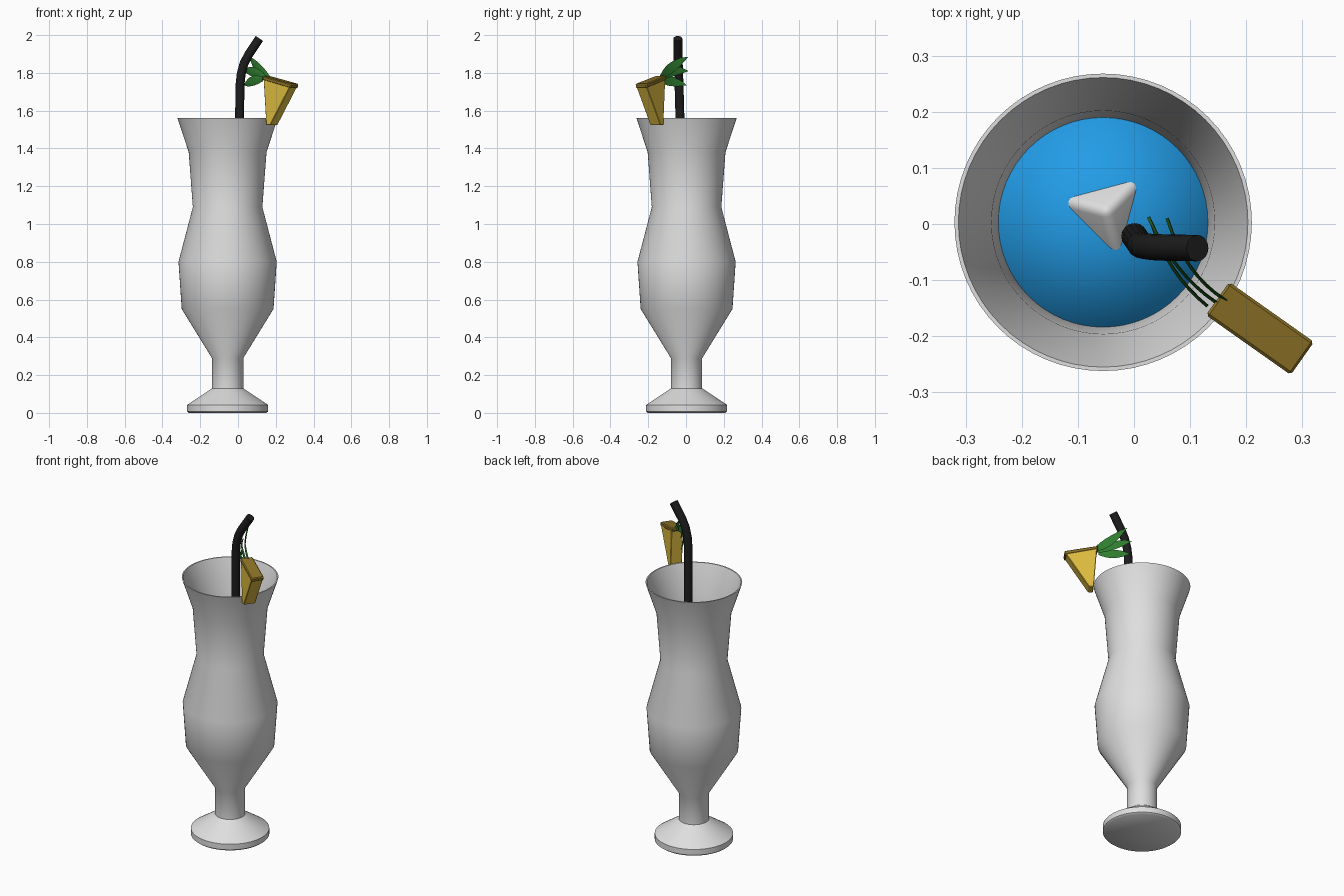
import bpy, bmesh, math
from mathutils import Vector, Matrix

if "Cube" in bpy.data.objects:
    bpy.data.objects.remove(bpy.data.objects["Cube"])


def material(name, rgb):
    m = bpy.data.materials.new(name)
    m.diffuse_color = (*[(c / 255) ** 2.2 for c in rgb], 1)
    m.use_nodes = True
    m.node_tree.nodes["Principled BSDF"].inputs["Base Color"].default_value = m.diffuse_color
    return m


GLASS = material("pale glass", (222, 222, 222))
BLUE = material("blue drink", (40, 160, 238))
BLACK = material("black straw", (34, 34, 34))
FLESH = material("fruit yellow", (222, 188, 66))
RIND = material("rind brown", (142, 116, 44))
GREEN = material("leaf green", (50, 122, 50))
CX, CY = -0.055, 0.003


def finish(bm, name, mat, angle=None):
    bmesh.ops.recalc_face_normals(bm, faces=bm.faces)
    me = bpy.data.meshes.new(name)
    bm.to_mesh(me)
    bm.free()
    ob = bpy.data.objects.new(name, me)
    bpy.context.collection.objects.link(ob)
    me.materials.append(mat)
    if angle:
        bpy.ops.object.select_all(action='DESELECT')
        ob.select_set(True)
        bpy.context.view_layer.objects.active = ob
        bpy.ops.object.shade_smooth_by_angle(angle=math.radians(angle))
    return ob


def lathe(name, profile, mat, angle, steps=64):
    bm = bmesh.new()
    vs = [bm.verts.new((r, 0, z)) for r, z in profile]
    es = [bm.edges.new(p) for p in zip(vs, vs[1:])]
    bmesh.ops.spin(bm, geom=vs + es, cent=(0, 0, 0), axis=(0, 0, 1),
                   angle=math.tau, steps=steps, use_merge=True)
    bmesh.ops.remove_doubles(bm, verts=bm.verts, dist=1e-5)
    bmesh.ops.translate(bm, verts=bm.verts, vec=(CX, CY, 0))
    return finish(bm, name, mat, angle)


# Glass: outer wall, rim, then inner wall
outer = [(0.205, 0), (0.215, 0.008), (0.215, 0.042), (0.083, 0.13), (0.083, 0.29),
         (0.243, 0.55), (0.26, 0.80), (0.184, 1.09), (0.206, 1.38), (0.265, 1.56)]
inner = [(r - 0.007, z) for r, z in reversed(outer[5:])]
lathe("glass", [(0, 0)] + outer + inner + [(0.07, 0.31), (0, 0.30)], GLASS, 40)

# Drink filling the bowl
lathe("drink", [(0, 0.305), (0.068, 0.315), (0.233, 0.55), (0.25, 0.80), (0.175, 1.09),
                (0.188, 1.22), (0, 1.22)], BLUE, 180)

# Ice cube with one corner above the drink
bm = bmesh.new()
bmesh.ops.create_cube(bm, size=0.15)
bmesh.ops.bevel(bm, geom=bm.edges[:], offset=0.016, segments=4, profile=0.5, affect='EDGES')
turn = Vector((1, 1, 1)).rotation_difference(Vector((0, 0, 1))).to_matrix().to_4x4()
tip = Matrix.Translation((-0.049, 0.022, 1.148))
bmesh.ops.transform(bm, verts=bm.verts, matrix=tip @ Matrix.Rotation(math.radians(0), 4, 'Z') @ turn)
finish(bm, "ice_cube", GLASS, 40)

# Straw: round tube swept along a bent path
path = [Vector(p) for p in [(-0.012, -0.004, 0.60), (0.008, -0.032, 1.56), (0.011, -0.037, 1.74),
                            (0.017, -0.039, 1.795), (0.032, -0.041, 1.85),
                            (0.055, -0.042, 1.895), (0.113, -0.043, 1.982)]]
bm = bmesh.new()
rings = []
for i, p in enumerate(path):
    d = (path[min(i + 1, len(path) - 1)] - path[max(i - 1, 0)]).normalized()
    side = Vector((0, 1, 0)).cross(d).normalized()
    up = d.cross(side)
    rings.append([bm.verts.new(p + 0.0235 * (math.cos(a) * side + math.sin(a) * up))
                  for a in [math.tau * k / 16 for k in range(16)]])
for a, b in zip(rings, rings[1:]):
    for k in range(16):
        bm.faces.new((a[k], a[k - 1], b[k - 1], b[k]))
bm.faces.new(rings[0])
bm.faces.new(rings[-1])
finish(bm, "straw", BLACK, 40)

# Fruit wedge and rind: slices extruded across the rim
U = Vector((0.817, -0.577, 0))
W = Vector((0.577, 0.817, 0))
START = Vector((0.152, -0.135, 0))


def slab(name, outline, half, bevel, mat):
    bm = bmesh.new()
    sides = [[bm.verts.new(START + U * u + W * s + Vector((0, 0, z))) for u, z in outline]
             for s in (-half, half)]
    n = len(outline)
    for k in range(n):
        bm.faces.new((sides[0][k - 1], sides[0][k], sides[1][k], sides[1][k - 1]))
    bm.faces.new(sides[0])
    bm.faces.new(sides[1])
    bmesh.ops.recalc_face_normals(bm, faces=bm.faces)
    bmesh.ops.bevel(bm, geom=bm.edges[:], offset=bevel, segments=1, affect='EDGES')
    finish(bm, name, mat)


slab("fruit_wedge", [(0.002, 1.772), (0.178, 1.732), (0.046, 1.523), (0.020, 1.523)],
     0.034, 0.003, FLESH)
slab("fruit_rind", [(-0.004, 1.784), (0.182, 1.742), (0.178, 1.718), (-0.003, 1.762)],
     0.036, 0.005, RIND)


# Leaves: thin curved blades standing on edge
def leaf(name, base, mid, tip, width):
    base, mid, tip = map(Vector, (base, mid, tip))
    bm = bmesh.new()
    rows = []
    n = 8
    for i in range(n + 1):
        t = i / n
        p = base * (1 - t) ** 2 + mid * 2 * t * (1 - t) + tip * t * t
        d = (mid - base) * (1 - t) + (tip - mid) * t
        flat = Vector((d.y, -d.x, 0)).normalized()
        across = d.cross(flat).normalized()
        w = width * (math.sin(math.pi * (0.12 + 0.88 * t)) ** 0.8 if t < 1 else 0.02)
        rows.append([bm.verts.new(p + across * w + flat * 0.003),
                     bm.verts.new(p - flat * 0.002),
                     bm.verts.new(p - across * w + flat * 0.003),
                     bm.verts.new(p + flat * 0.004)])
    for a, b in zip(rows, rows[1:]):
        for k in range(4):
            bm.faces.new((a[k], a[k - 1], b[k - 1], b[k]))
    bm.faces.new(rows[0])
    bm.faces.new(rows[-1])
    finish(bm, name, GREEN, 40)


leaf("leaf_upper", (0.160, -0.135, 1.775), (0.09, -0.09, 1.83), (0.058, 0.010, 1.885), 0.027)
leaf("leaf_middle", (0.145, -0.140, 1.772), (0.07, -0.09, 1.82), (0.025, 0.012, 1.81), 0.026)
leaf("leaf_lower", (0.130, -0.147, 1.768), (0.06, -0.09, 1.76), (0.030, 0.002, 1.735), 0.026)
